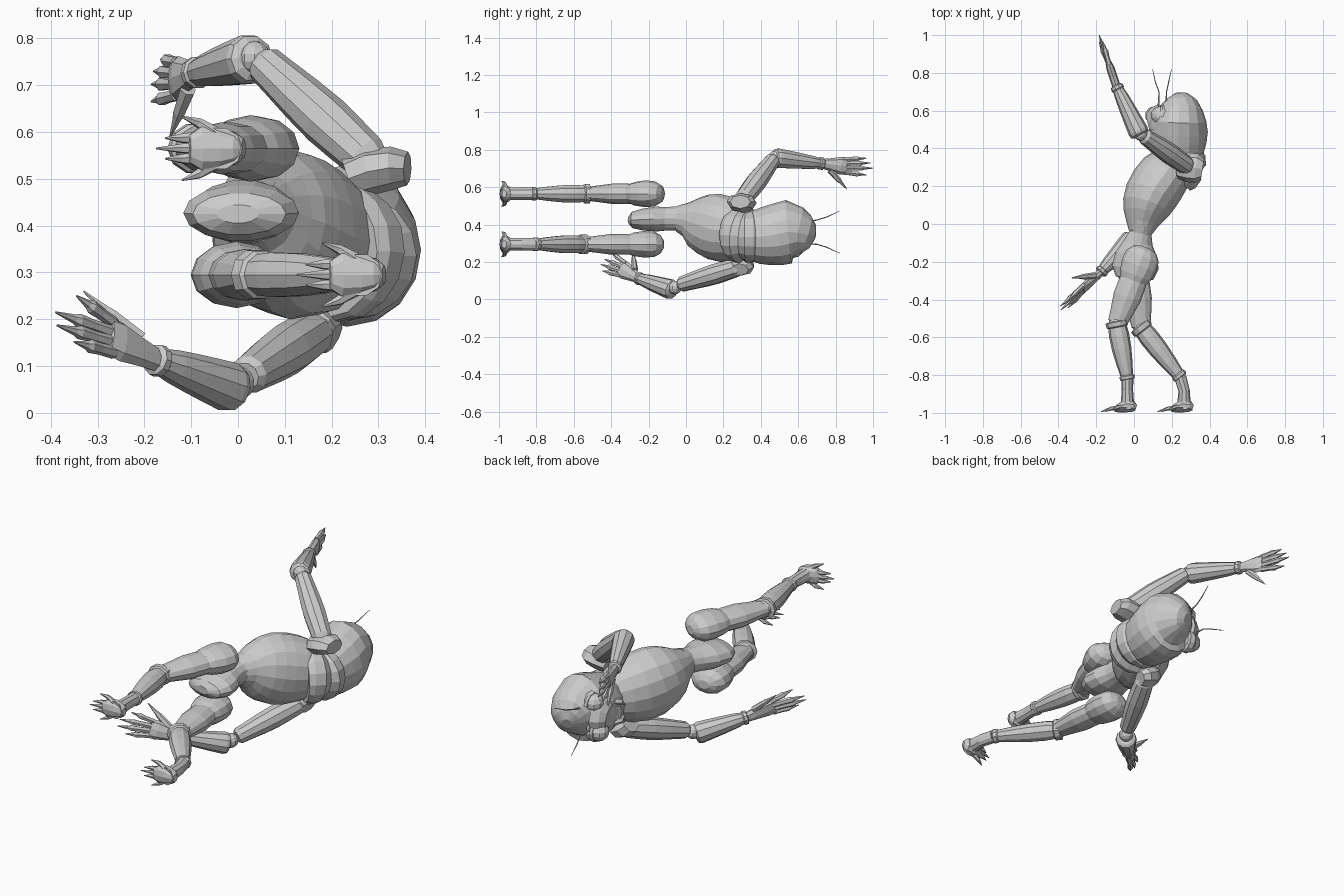
import bpy, bmesh, math
from mathutils import Vector as V


def loft(name, rings, sides=10, ref=(0, 0, 1)):
    """Skin elliptical rings (x, y, z, a, b); b lies along ref, a across it."""
    bm = bmesh.new()
    pts = [V(r[:3]) for r in rings]
    loops = []
    for i, r in enumerate(rings):
        t = (pts[min(i + 1, len(pts) - 1)] - pts[max(i - 1, 0)]).normalized()
        u = V(ref)
        u = (u - t * u.dot(t)).normalized()
        v = t.cross(u)
        loops.append([bm.verts.new(pts[i] + v * r[3] * math.cos(k * math.tau / sides)
                                   + u * r[4] * math.sin(k * math.tau / sides)) for k in range(sides)])
    for A, B in zip(loops, loops[1:]):
        for k in range(sides):
            n = (k + 1) % sides
            bm.faces.new((A[k], A[n], B[n], B[k]))
    bm.faces.new(loops[0])
    bm.faces.new(loops[-1])
    bmesh.ops.recalc_face_normals(bm, faces=bm.faces)
    me = bpy.data.meshes.new(name)
    bm.to_mesh(me)
    bm.free()
    ob = bpy.data.objects.new(name, me)
    bpy.context.collection.objects.link(ob)
    return ob


def limb(name, p, q, profile, squash=1.0, sides=10):
    """Straight limb from p to q with (fraction, radius) stations."""
    p, q = V(p), V(q)
    return loft(name, [(*p.lerp(q, f), r, r * squash) for f, r in profile], sides)


def ball(name, c, s, rot=(0, 0, 0), seg=10, rings=7):
    bpy.ops.mesh.primitive_uv_sphere_add(segments=seg, ring_count=rings, location=c, rotation=rot)
    ob = bpy.context.object
    ob.name = name
    ob.scale = s
    return ob


def claw(name, pts, r, sides=6):
    """Tapering spike along a list of points."""
    n = len(pts) - 1
    rad = [max(r * (1 - (i / n) ** 1.6), .002) for i in range(n + 1)]
    return loft(name, [(*p, w, w) for p, w in zip(pts, rad)], sides, (.1, .2, 1))


# body
loft("pelvis", [(0, -.305, .425, .045, .02), (.003, -.285, .425, .10, .045), (.007, -.23, .427, .124, .06),
                (.012, -.16, .43, .11, .068), (.022, -.1, .432, .078, .064), (.034, -.05, .433, .06, .066),
                (.04, -.01, .433, .068, .08)], 14)
loft("torso", [(.034, -.045, .432, .062, .07), (.042, .0, .428, .085, .092), (.052, .045, .415, .11, .135),
               (.065, .09, .405, .13, .16), (.09, .15, .39, .143, .178), (.125, .21, .376, .146, .178),
               (.167, .27, .366, .14, .162), (.205, .32, .358, .12, .14), (.23, .37, .355, .1, .11)], 16)

# collar plates and back shell of the neck
loft("collar", [(.195, .265, .345, .135, .14), (.208, .28, .345, .148, .15),
                (.222, .30, .342, .15, .148), (.228, .32, .34, .13, .13)], 16)
loft("neck_shell", [(.235, .30, .335, .115, .12), (.24, .32, .335, .142, .136),
                    (.238, .35, .335, .14, .138), (.235, .38, .335, .12, .12)], 16)

# head
loft("head", [(.243, .325, .33, .118, .122), (.237, .38, .335, .137, .145), (.234, .43, .34, .15, .157),
              (.235, .49, .348, .156, .166), (.237, .55, .362, .146, .170), (.24, .60, .358, .124, .136),
              (.237, .635, .345, .10, .110), (.228, .668, .336, .065, .072), (.222, .682, .33, .025, .03)], 16)

# face
loft("face_plate", [(.14, .535, .345, .10, .12), (.10, .53, .343, .085, .09),
                    (.08, .525, .341, .06, .06)], 10, (.2, 0, 1))
loft("jaw", [(.17, .44, .34, .065, .085), (.11, .445, .338, .05, .065), (.085, .455, .337, .03, .04)], 8)
for side, s in (("upper", 1), ("lower", -1)):
    cx, cz = .122 + .015 * s, .352 + .072 * s
    ball("eye_" + side, (cx, .575, cz), (.05, .05, .048))
    loft("eye_rim_" + side, [(cx + .035, .57, cz, .058, .056), (cx + .01, .573, cz, .06, .058),
                             (cx, .574, cz, .053, .052)], 12)
    claw("mandible_" + side, [(.11, .46, .34 + .055 * s), (.08, .43, .34 + .05 * s),
                              (.075, .40, .34 + .02 * s)], .022)
    x0 = .16 + .02 * s
    loft("antenna_" + side, [(x0 - .01, .63, .355 + .055 * s, .006, .006),
                             (x0 - .008, .70, .36 + .065 * s, .003, .003),
                             (x0 - .012 + .015 * s, .75, .36 + .08 * s, .003, .003),
                             (x0 - .012 + .03 * s, .82, .36 + .112 * s, .0015, .0015)], 5)

# legs: hip, knee, ankle, heel x, z level
LEGS = {"upper": ((.045, -.17), (-.09, -.53), (-.035, -.82), .0, .565),
        "lower": ((-.01, -.17), (.04, -.55), (.245, -.81), .30, .295)}
for side, (h, k, a, hx, z) in LEGS.items():
    hip, knee, ank = V((*h, z)), V((*k, z)), V((*a, z))
    limb("thigh_" + side, hip, knee,
         [(-.13, .03), (-.09, .066), (0, .092), (.14, .096), (.28, .086), (.36, .072), (.4, .074), (.6, .075),
          (.8, .062), (.93, .054), (.98, .052), (1, .04)], .74, 12)
    ball("knee_" + side, knee, (.046, .046, .046))
    limb("shin_" + side, knee, ank,
         [(-.06, .04), (-.04, .06), (.04, .058), (.06, .05), (.2, .054), (.45, .052), (.7, .044), (.93, .034),
          (.95, .04), (1.0, .04), (1.02, .032)], .92)
    loft("ankle_" + side, [(*ank, .032, .034), (hx - .035, -.88, z, .03, .034),
                           (hx - .035, -.94, z, .035, .036), (hx - .04, -.98, z, .05, .046)])
    loft("foot_" + side, [(hx + .012, -.972, z, .014, .02), (hx - .005, -.966, z, .03, .036),
                          (hx - .04, -.962, z, .035, .046), (hx - .08, -.975, z, .023, .048),
                          (hx - .105, -.983, z, .014, .03)])
    for i, (dz, tx, w) in enumerate([(-.022, -.155, 1), (0, -.175, 1), (.022, -.155, 1)]):
        claw(f"toe_{side}_{i}", [(hx - .07, -.975, z + dz), (hx - .12, -.977, z + dz * w),
                                 (hx + tx, -.993, z + dz * w)], .016)
    for s in (-1, 1):
        claw(f"side_claw_{side}_{s}", [(hx - .05, -.968, z + .032 * s), (hx - .085, -.97, z + .055 * s),
                                       (hx - .12, -.985, z + .068 * s)], .016)


def hand(side, wrist, knuckle, spread, tips, thumb):
    w, k, s = V(wrist), V(knuckle), V(spread).normalized()
    rings = [(*w.lerp(k, f), t, b) for f, t, b in
             [(-.05, .022, .026), (.3, .022, .034), (.75, .022, .047), (1, .016, .045)]]
    loft("palm_" + side, rings, 8, s)
    for i, tip in enumerate(tips):
        base = k + s * (.035 - .023 * i) - (k - w) * .1
        tip = V(tip)
        loft(f"finger_{side}_{i}", [(*base.lerp(tip, f), r, r) for f, r in
                                    [(0, .014), (.35, .013), (.6, .015), (.68, .010), (1, .002)]], 6, s)
    base, tip = w.lerp(k, .3) + s * thumb[1], V(thumb[0])
    loft("thumb_" + side, [(*base.lerp(tip, f), r, r) for f, r in
                           [(0, .018), (.5, .014), (.62, .010), (1, .002)]], 6)


# arms: shoulder, elbow, forearm start, wrist
ARMS = {"upper": ((.285, .305, .535), (.04, .475, .76), (.03, .475, .757), (-.095, .735, .725)),
        "lower": ((.165, .285, .175), (.012, -.045, .075), (-.01, -.075, .052), (-.18, -.26, .115))}
for side, (sh, el, fa, wr) in ARMS.items():
    limb("upper_arm_" + side, sh, el,
         [(-.05, .035), (.05, .05), (.25, .054), (.4, .056), (.6, .052), (.82, .045), (.93, .042), (.97, .03)])
    ball("elbow_" + side, V(el).lerp(V(fa), .5), (.036, .036, .036))
    limb("forearm_" + side, fa, wr,
         [(-.03, .035), (0, .05), (.06, .054), (.25, .05), (.5, .044), (.75, .037), (.9, .03),
          (.92, .035), (.98, .034), (1.0, .024)])

# shoulder guards
loft("shoulder_guard_upper", [(.235, .30, .50, .06, .045), (.28, .30, .515, .078, .05),
                              (.33, .295, .523, .078, .046), (.362, .29, .522, .055, .036)], 8)
loft("shoulder_guard_lower", [(.12, .295, .215, .05, .05), (.15, .295, .19, .068, .055),
                              (.185, .295, .17, .068, .048), (.205, .29, .16, .045, .035)], 8)

# hands
hand("upper", (-.095, .735, .725), (-.135, .855, .712), (0, 0, 1),
     [(-.165, .965, .755), (-.18, .985, .73), (-.185, 1.0, .702), (-.185, .965, .665)],
     ((-.145, .86, .59), -.03))
hand("lower", (-.18, -.26, .115), (-.275, -.345, .165), (0, .4, .9),
     [(-.345, -.40, .25), (-.39, -.435, .215), (-.387, -.455, .187), (-.35, -.445, .152)],
     ((-.33, -.285, .26), .03))
